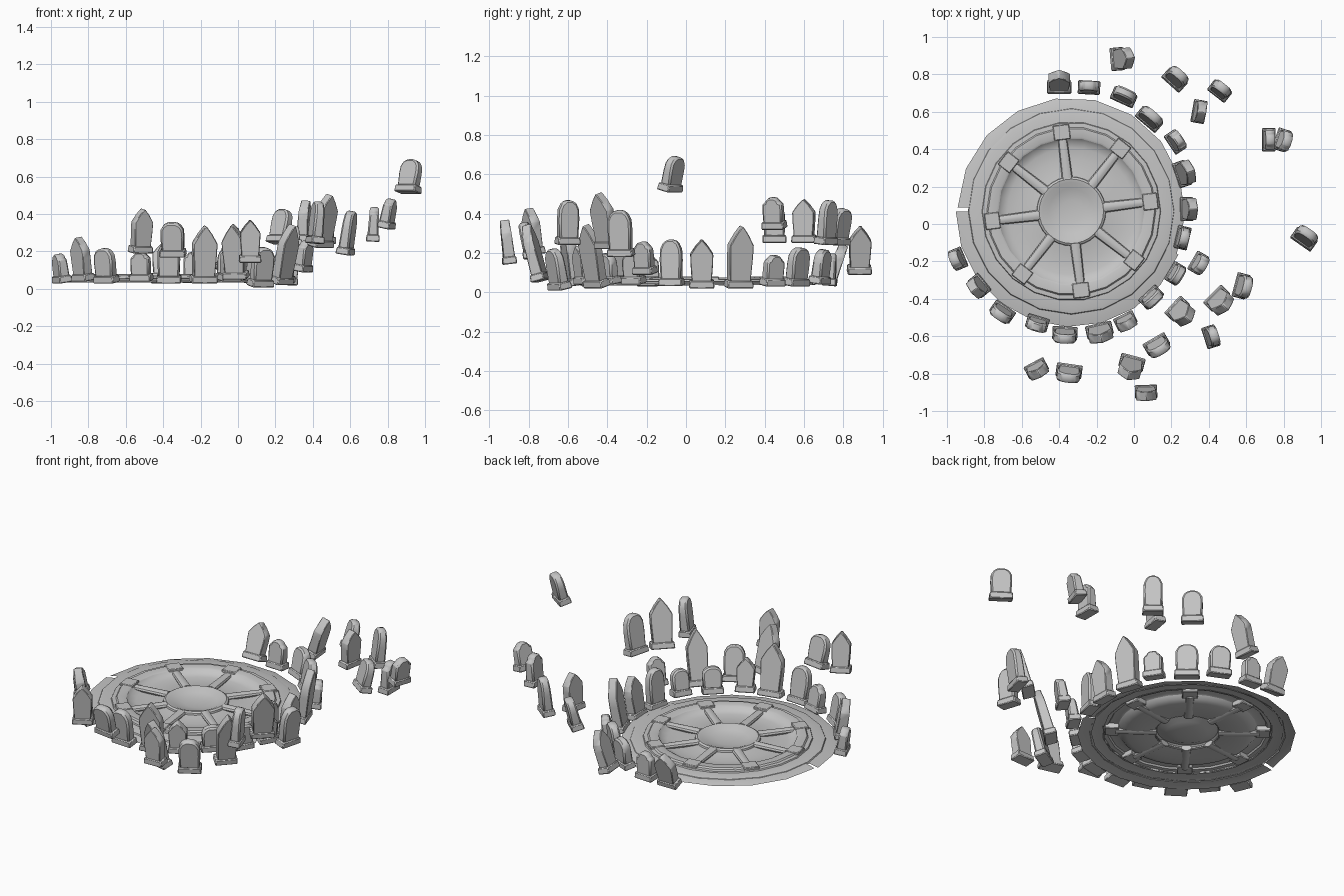
import bpy, bmesh, math
from mathutils import Matrix, Vector

if "Cube" in bpy.data.objects:
    bpy.data.objects.remove(bpy.data.objects["Cube"])

CX, CY = -0.335, 0.068          # centre of the round floor

stone_grey = bpy.data.materials.new("stone_grey")
stone_grey.diffuse_color = (0.56, 0.56, 0.56, 1)
stone_grey.use_nodes = True
stone_grey.node_tree.nodes["Principled BSDF"].inputs["Base Color"].default_value = stone_grey.diffuse_color


def add_object(name, bm, matrix=None, bevel=0.0, angle=35):
    bmesh.ops.recalc_face_normals(bm, faces=bm.faces[:])
    mesh = bpy.data.meshes.new(name)
    bm.to_mesh(mesh)
    bm.free()
    mesh.materials.append(stone_grey)
    ob = bpy.data.objects.new(name, mesh)
    bpy.context.collection.objects.link(ob)
    if matrix is not None:
        ob.matrix_world = matrix
    if bevel:
        mod = ob.modifiers.new("bevel", 'BEVEL')
        mod.width, mod.segments, mod.limit_method = bevel, 1, 'ANGLE'
    bpy.ops.object.select_all(action='DESELECT')
    ob.select_set(True)
    bpy.context.view_layer.objects.active = ob
    bpy.ops.object.shade_smooth_by_angle(angle=math.radians(angle))
    return ob


def lathe(name, profile, segments, start=0, end=360):
    """Sheet swept round the floor centre from (radius, height) points."""
    bm = bmesh.new()
    rings = []
    for i in range(segments + 1):
        a = math.radians(start + (end - start) * i / segments)
        rings.append([bm.verts.new((r * math.cos(a), r * math.sin(a), z)) for r, z in profile])
    for p, q in zip(rings, rings[1:]):
        for j in range(len(profile) - 1):
            bm.faces.new((p[j], q[j], q[j + 1], p[j + 1]))
    bmesh.ops.remove_doubles(bm, verts=bm.verts[:], dist=1e-5)
    ob = add_object(name, bm, Matrix.Translation((CX, CY, 0)))
    # sheets look upward
    if sum(f.normal.z for f in ob.data.polygons) < 0:
        ob.data.flip_normals()
    return ob


# round floor: bowl, recessed floor and stepped rings
lathe("centre_bowl", [(0, .036), (.06, .038), (.12, .048), (.155, .064), (.172, .067), (.183, .06),
                      (.186, .045)], 32)
lathe("recessed_floor", [(.18, .05), (.22, .044), (.28, .04), (.34, .043), (.375, .052), (.392, .07)], 32)
lathe("inner_ring", [(.39, .07), (.4, .075), (.445, .075), (.452, .066), (.475, .065), (.48, .054)], 22)
lathe("middle_ring", [(.475, .058), (.53, .056), (.548, .052), (.553, .042)], 20)
# cracked outer apron in two pieces
lathe("outer_apron_back", [(.54, .05), (.575, .046), (.608, .036)], 10, -22, 178)
lathe("outer_apron_front", [(.54, .046), (.58, .042), (.618, .034)], 9, 180, 338)

# eight spokes with end blocks
for k in range(8):
    turn = Matrix.Translation((CX, CY, 0)) @ Matrix.Rotation(math.radians(7 + 45 * k), 4, 'Z')
    bm = bmesh.new()
    bmesh.ops.create_cone(bm, cap_ends=True, segments=10, radius1=.029, radius2=.024, depth=.23,
                          matrix=Matrix.Translation((.29, 0, .05)) @ Matrix.Rotation(math.pi / 2, 4, 'Y'))
    for v in bm.verts:
        v.co.z = .052 + (v.co.z - .05) * .65
    add_object("spoke", bm, turn)
    bm = bmesh.new()
    bmesh.ops.create_cube(bm, size=1, matrix=Matrix.Translation((.425, 0, .062)) @ Matrix.Diagonal((.08, .088, .034, 1)))
    add_object("spoke_end_block", bm, turn, .004)

# half outlines of the headstones, as (half width, height) fractions
OUTLINES = {
    'P': [(.43, 0), (.49, .45), (.5, .66), (.27, .85), (.03, 1)],
    'A': [(.46, 0), (.5, .5), (.48, .76), (.36, .91), (.17, 1)],
    'S': [(.46, 0), (.48, .5), (.47, .78), (.33, .82), (.28, .93), (.14, 1)],
}


def headstone(x, y, z0, z1, style='A', width=.125, yaw=None, lean=9):
    """Slab on a plinth; by default it faces the floor centre and leans away."""
    d = Vector((x - CX, y - CY))
    if yaw is None:
        yaw = math.degrees(math.atan2(d.y, d.x)) + 90
    a = math.radians(yaw)
    side = 1 if math.sin(a) * d.x - math.cos(a) * d.y > 0 else -1
    m = (Matrix.Translation((x, y, (z0 + z1) / 2)) @ Matrix.Rotation(a, 4, 'Z')
         @ Matrix.Rotation(math.radians(lean * side), 4, 'X'))
    h = z1 - z0 - .005
    plinth = .038
    # plinth, narrower at the top
    bm = bmesh.new()
    bmesh.ops.create_cube(bm, size=1, matrix=Matrix.Translation((0, 0, -h / 2 + plinth / 2))
                          @ Matrix.Diagonal((width, .075, plinth, 1)))
    for v in bm.verts:
        if v.co.z > -h / 2 + plinth / 2:
            v.co.x *= .95
            v.co.y *= .92
    add_object("headstone_plinth", bm, m, .005)
    # slab with a thicker middle than top
    half = OUTLINES[style]
    pts = half + [(-px, pz) for px, pz in reversed(half)]
    bm = bmesh.new()
    rows = []
    for sgn in (-1, 1):
        rows.append([bm.verts.new((px * width * .9, sgn * (.03 - .006 * pz),
                                   -h / 2 + plinth * .8 + pz * (h - plinth * .8))) for px, pz in pts])
        bm.faces.new(rows[-1])
    n = len(pts)
    for i in range(n):
        j = (i + 1) % n
        bm.faces.new((rows[0][i], rows[0][j], rows[1][j], rows[1][i]))
    add_object("headstone_slab", bm, m, .009, 45)


# headstones close around the floor
for s in [
    (-.95, -.19, .03, .19, 'S', .115), (-.84, -.34, .04, .28, 'P', .12),
    (-.71, -.48, .03, .22, 'A', .13), (-.52, -.54, .04, .2, 'S', .12),
    (-.37, -.6, .03, .25, 'A', .135), (-.18, -.59, .03, .34, 'P', .145),
    (-.04, -.53, .04, .24, 'P', .115), (.1, -.4, .04, .2, 'A', .125),
    (.26, -.48, .02, .35, 'P', .13, None, 15), (.23, -.27, .04, .2, 'A', .115),
    (.265, -.075, .03, .27, 'A', .125, None, 3), (.3, .08, .02, .27, 'P', .13),
    (.28, .275, .02, .34, 'P', .14), (.23, .445, .03, .19, 'S', .12),
    (.09, .57, .03, .23, 'A', .145), (-.05, .69, .04, .22, 'A', .135),
    (-.24, .735, .03, .2, 'S', .12, -3, 4), (-.4, .765, .03, .25, 'P', .13, 0, 20),
]:
    headstone(*s)

# outer headstones, some lifted off the ground
for s in [
    (-.055, .885, .09, .34, 'P', .125, 95, 18), (.23, .785, .24, .43, 'A', .13, -42, 14),
    (.465, .72, .24, .47, 'A', .12, -38, 6), (.355, .6, .25, .475, 'P', .125, 80, 4),
    (.725, .45, .25, .44, 'S', .125, 90, 3), (.805, .445, .32, .485, 'S', .12, 72, 12),
    (.92, -.065, .51, .695, 'A', .135, -35, 14), (.59, -.335, .18, .42, 'A', .135, 75, 9),
    (.465, -.42, .22, .51, 'P', .14, 45, 14), (.42, -.6, .24, .47, 'A', .12, 108, 5),
    (.355, -.215, .09, .26, 'S', .115, 60, 10), (.13, -.66, .01, .225, 'A', .135, 30, 12),
    (-.02, -.775, .05, .35, 'P', .135, -15, 15), (.065, -.91, .14, .37, 'P', .12, 2, 7),
    (-.35, -.805, .17, .36, 'A', .14, -8, 14), (-.515, -.785, .19, .43, 'P', .12, 28, 8),
]:
    headstone(*s)
